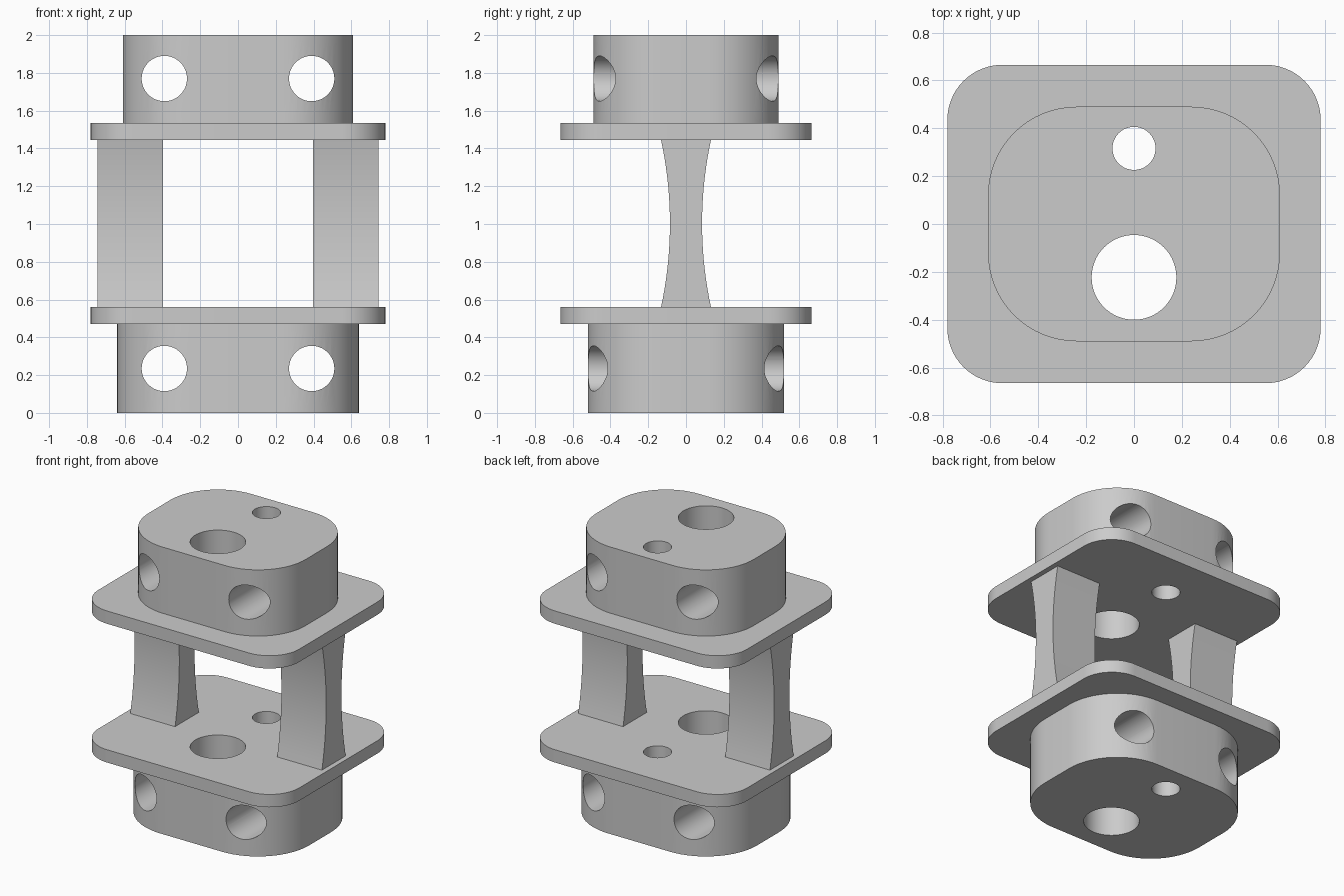
import bpy, math

cube = bpy.data.objects.get("Cube")
if cube:
    bpy.data.objects.remove(cube, do_unlink=True)

grey = bpy.data.materials.new("plain grey")
grey.use_nodes = True
grey.diffuse_color = (0.6, 0.6, 0.6, 1)
grey.node_tree.nodes["Principled BSDF"].inputs["Base Color"].default_value = (0.6, 0.6, 0.6, 1)


def prism(name, outline, low, high, place):
    """Extrude a closed 2D outline from low to high; place maps (u, v, w) to x, y, z."""
    n = len(outline)
    verts = [place(u, v, w) for w in (low, high) for u, v in outline]
    faces = [tuple(range(n))[::-1], tuple(range(n, 2 * n))]
    faces += [(i, (i + 1) % n, n + (i + 1) % n, n + i) for i in range(n)]
    mesh = bpy.data.meshes.new(name)
    mesh.from_pydata(verts, [], faces)
    mesh.materials.append(grey)
    obj = bpy.data.objects.new(name, mesh)
    bpy.context.collection.objects.link(obj)
    return obj


def upright(u, v, w):
    return (u, v, w)


def rounded_rect(hx, hy, r, steps=16):
    points = []
    for quarter, (sx, sy) in enumerate(((1, 1), (-1, 1), (-1, -1), (1, -1))):
        for i in range(steps + 1):
            a = (quarter + i / steps) * math.pi / 2
            points.append((sx * (hx - r) + r * math.cos(a), sy * (hy - r) + r * math.sin(a)))
    return points


def select_only(obj):
    bpy.ops.object.select_all(action='DESELECT')
    obj.select_set(True)
    bpy.context.view_layer.objects.active = obj


def drill(obj, x, y, z, r, along_y=False):
    bpy.ops.mesh.primitive_cylinder_add(vertices=64, radius=r, depth=3, location=(x, y, z),
                                        rotation=(math.pi / 2 if along_y else 0, 0, 0))
    cutter = bpy.context.object
    cutter.hide_render = True
    cutter.data.materials.append(grey)
    mod = obj.modifiers.new("hole", 'BOOLEAN')
    mod.operation, mod.solver, mod.object = 'DIFFERENCE', 'EXACT', cutter
    select_only(obj)
    bpy.ops.object.modifier_apply(modifier=mod.name)
    bpy.data.objects.remove(cutter, do_unlink=True)


def smooth(obj):
    select_only(obj)
    bpy.ops.object.shade_smooth_by_angle(angle=math.radians(30))


# Rounded end blocks and flange plates: half width, half depth, corner radius, bottom, top
slabs = {
    "lower_block": (0.64, 0.52, 0.40, 0, 0.47),
    "lower_plate": (0.78, 0.665, 0.23, 0.47, 0.56),
    "upper_plate": (0.78, 0.665, 0.23, 1.445, 1.535),
    "upper_block": (0.61, 0.49, 0.37, 1.535, 2),
}
for name, (hx, hy, r, low, high) in slabs.items():
    slab = prism(name, rounded_rect(hx, hy, r), low, high, upright)
    # Vertical bores through every slab
    drill(slab, 0, -0.223, 1, 0.177)
    drill(slab, 0, 0.316, 1, 0.09)
    # Cross bores front to back through the blocks
    if "block" in name:
        for x in (-0.39, 0.39):
            drill(slab, x, 0, 0.235 if low == 0 else 1.77, 0.12, along_y=True)
    smooth(slab)

# Waisted pillars joining the plates
steps = 20
side = []
for i in range(steps + 1):
    t = 2 * i / steps - 1
    side.append((0.085 + 0.047 * t * t, 1.0025 + 0.4425 * t))
outline = side + [(-y, z) for y, z in reversed(side)]
for name, inner, outer in (("left_pillar", 0.397, 0.745), ("right_pillar", -0.745, -0.397)):
    smooth(prism(name, outline, inner, outer, lambda y, z, x: (x, y, z)))
